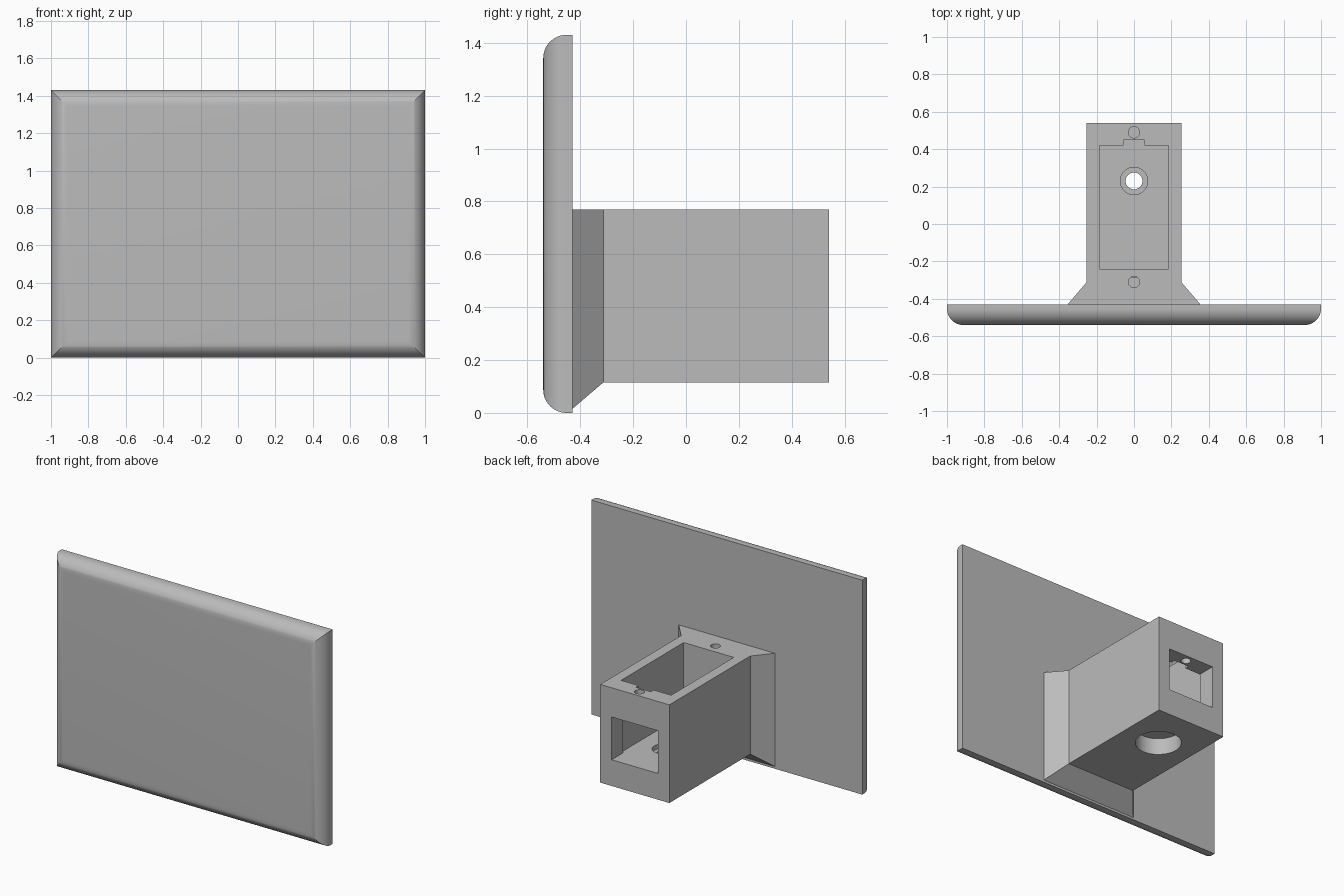
import bpy, bmesh, math

default_cube = bpy.data.objects.get("Cube")
if default_cube:
    bpy.data.objects.remove(default_cube, do_unlink=True)

grey = bpy.data.materials.new("plain grey")
grey.use_nodes = True
colour = (0.5, 0.5, 0.5, 1)
grey.diffuse_color = colour
grey.node_tree.nodes["Principled BSDF"].inputs["Base Color"].default_value = colour


def loft(name, rings):
    """Solid skinned through matching rings of points, capped at both ends."""
    bm = bmesh.new()
    loops = [[bm.verts.new(p) for p in ring] for ring in rings]
    n = len(loops[0])
    for a, b in zip(loops, loops[1:]):
        for i in range(n):
            j = (i + 1) % n
            bm.faces.new((a[i], a[j], b[j], b[i]))
    bm.faces.new(loops[0][::-1])
    bm.faces.new(loops[-1])
    bmesh.ops.recalc_face_normals(bm, faces=bm.faces)
    mesh = bpy.data.meshes.new(name)
    bm.to_mesh(mesh)
    bm.free()
    obj = bpy.data.objects.new(name, mesh)
    bpy.context.collection.objects.link(obj)
    mesh.materials.append(grey)
    return obj


def rect(half_x, y, z0, z1):
    return [(-half_x, y, z0), (half_x, y, z0), (half_x, y, z1), (-half_x, y, z1)]


def block(name, half_x, y0, y1, z0, z1):
    return loft(name, [rect(half_x, y0, z0, z1), rect(half_x, y1, z0, z1)])


def drill(name, radius, y, z0, z1, sides=48):
    angles = [2 * math.pi * i / sides for i in range(sides)]
    return loft(name, [[(radius * math.cos(a), y + radius * math.sin(a), z)
                        for a in angles] for z in (z0, z1)])


def select_only(obj):
    bpy.ops.object.select_all(action="DESELECT")
    obj.select_set(True)
    bpy.context.view_layer.objects.active = obj


def cut(target, cutter):
    cutter.hide_render = True
    mod = target.modifiers.new("cut", "BOOLEAN")
    mod.operation = "DIFFERENCE"
    mod.solver = "EXACT"
    mod.object = cutter
    select_only(target)
    bpy.ops.object.modifier_apply(modifier=mod.name)
    bpy.data.objects.remove(cutter, do_unlink=True)


# Face plate with a rounded, mitred front rim
HEIGHT, BACK, FRONT, R = 1.43, -0.43, -0.54, 0.088
rings = [rect(1, BACK, 0, HEIGHT)]
for i in range(17):
    a = math.pi / 2 * i / 16
    inset = R * (1 - math.cos(a))
    rings.append(rect(1 - inset, FRONT + R - R * math.sin(a), inset, HEIGHT - inset))
plate = loft("face_plate", rings)

# Mounting arm flaring out where it meets the plate
TOP, UNDER, FLOOR, LINTEL = 0.77, 0.115, 0.29, 0.575
arm = loft("mounting_arm", [rect(0.355, BACK, 0.015, TOP),
                            rect(0.255, -0.313, UNDER, TOP),
                            rect(0.255, 0.54, UNDER, TOP)])

# Pocket, rear window and cable notches
cut(arm, block("pocket", 0.185, -0.24, 0.42, FLOOR, 0.9))
cut(arm, block("rear_window", 0.17, 0.40, 0.7, FLOOR, LINTEL))
cut(arm, block("rear_notch", 0.055, 0.40, 0.45, 0.5, 0.9))
cut(arm, block("front_recess", 0.055, -0.285, -0.2, FLOOR, LINTEL))

# Stepped shaft bore and screw holes
cut(arm, drill("lower_bore", 0.14, 0.23, 0.0, 0.225))
cut(arm, drill("shaft_hole", 0.045, 0.23, 0.2, 0.35))
cut(arm, drill("shaft_seat", 0.073, 0.23, 0.26, 0.35))
for y in (-0.31, 0.49):
    cut(arm, drill("screw_hole", 0.03, y, LINTEL - 0.02, 0.9, 32))

for obj in (plate, arm):
    select_only(obj)
    bpy.ops.object.shade_smooth_by_angle(angle=math.radians(25))
